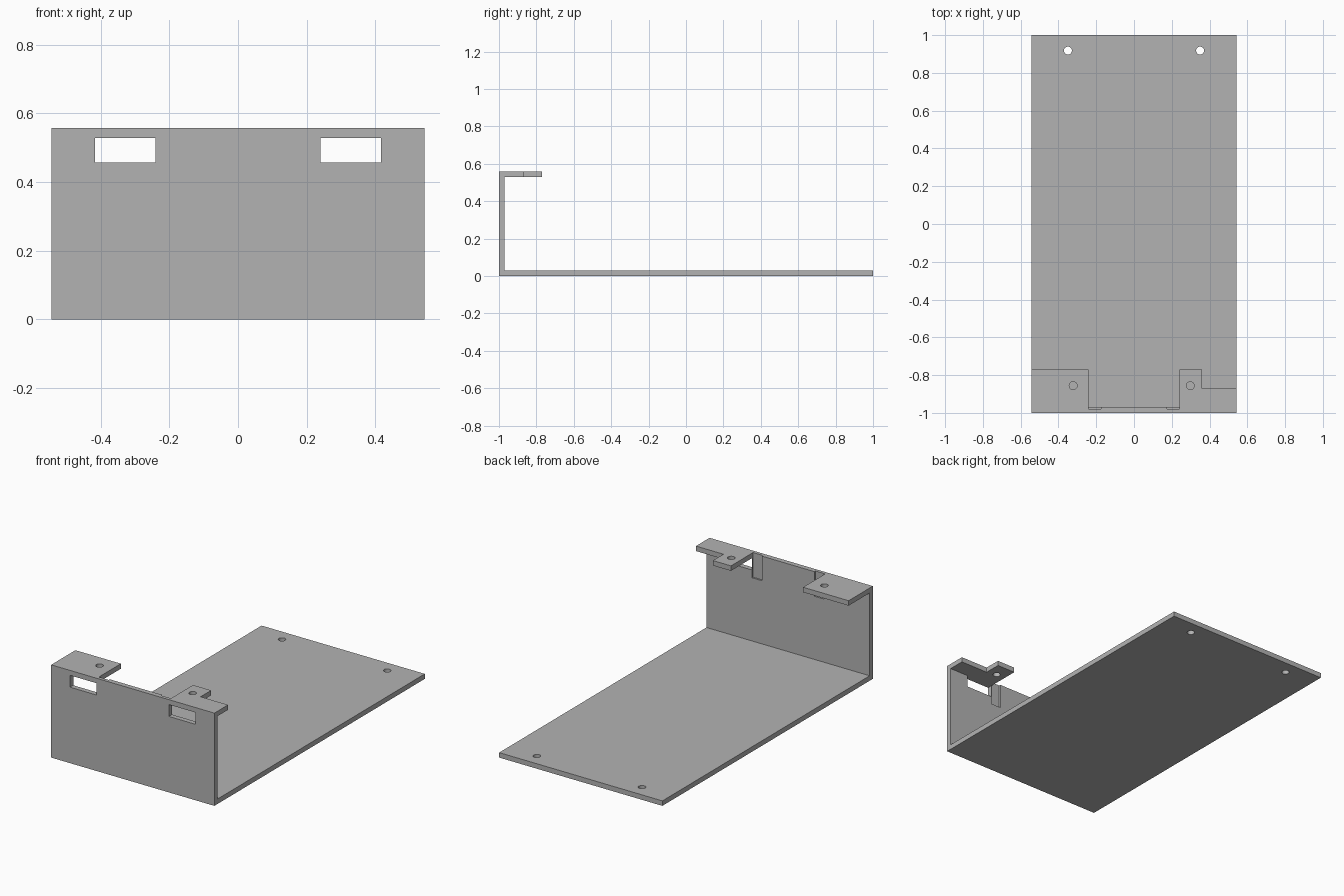
import bpy, bmesh
from mathutils import Matrix, Vector

cube = bpy.data.objects.get("Cube")
if cube:
    bpy.data.objects.remove(cube, do_unlink=True)

W, H, T = 0.543, 0.558, 0.03      # half width, height, sheet thickness
LIP, TAB = -0.77, 0.24            # lip depth, inner edge of the tabs

grey = bpy.data.materials.new("plain_grey")
grey.use_nodes = True
colour = (0.45, 0.45, 0.45, 1)
grey.diffuse_color = colour
grey.node_tree.nodes["Principled BSDF"].inputs["Base Color"].default_value = colour


def to_object(name, bm):
    bmesh.ops.recalc_face_normals(bm, faces=bm.faces)
    mesh = bpy.data.meshes.new(name)
    bm.to_mesh(mesh)
    bm.free()
    mesh.materials.append(grey)
    obj = bpy.data.objects.new(name, mesh)
    bpy.context.collection.objects.link(obj)
    return obj


def box(name, low, high):
    low, high = Vector(low), Vector(high)
    bm = bmesh.new()
    place = Matrix.Translation((low + high) / 2) @ Matrix.Diagonal((high - low).to_4d())
    bmesh.ops.create_cube(bm, size=1, matrix=place)
    return to_object(name, bm)


def drill(name, x, y, z):
    bm = bmesh.new()
    bmesh.ops.create_cone(bm, cap_ends=True, segments=32, radius1=0.021, radius2=0.021,
                          depth=0.1, matrix=Matrix.Translation((x, y, z)))
    return to_object(name, bm)


# Bent sheet: floor, front wall and top lip swept across the width
profile = [(1, 0), (1, T), (T - 1, T), (T - 1, H - T), (LIP, H - T),
           (LIP, H), (-1, H), (-1, 0)]
bm = bmesh.new()
side = bm.faces.new([bm.verts.new((-W, y, z)) for y, z in profile])
swept = bmesh.ops.extrude_face_region(bm, geom=[side])["geom"]
bmesh.ops.translate(bm, vec=(2 * W, 0, 0),
                    verts=[v for v in swept if isinstance(v, bmesh.types.BMVert)])
bracket = to_object("bent_sheet_bracket", bm)

# Gap between the tabs, and the step in the left tab
cutters = [
    box("lip_gap_cutter", (-TAB, T - 1, 0.48), (TAB, -0.7, 0.7)),
    box("tab_step_cutter", (0.36, -0.87, 0.48), (0.7, -0.7, 0.7)),
]

# Wall windows, shallow reliefs beside them, and floor holes
for s in (-1, 1):
    x0, x1 = sorted((s * TAB, s * 0.417))
    cutters.append(box("window_cutter", (x0, -1.1, 0.457), (x1, -0.9, H - T)))
    x0, x1 = sorted((s * 0.175, s * TAB))
    cutters.append(box("relief_cutter", (x0, -0.98, 0.41), (x1, -0.9, 0.7)))
    cutters.append(drill("floor_hole_cutter", s * 0.35, 0.918, T / 2))

# Tab screw holes
for x in (-0.322, 0.298):
    cutters.append(drill("tab_hole_cutter", x, -0.856, H - T / 2))

for cutter in cutters:
    cutter.hide_render = True
    cut = bracket.modifiers.new(cutter.name, "BOOLEAN")
    cut.operation = "DIFFERENCE"
    cut.solver = "EXACT"
    cut.object = cutter

# Bake the cuts and drop the cutters
bpy.context.view_layer.update()
evaluated = bracket.evaluated_get(bpy.context.evaluated_depsgraph_get())
baked = bpy.data.meshes.new_from_object(evaluated)
bracket.modifiers.clear()
bracket.data = baked
for cutter in cutters:
    bpy.data.objects.remove(cutter, do_unlink=True)

# Smooth the hole walls, keep the sheet edges sharp
bpy.ops.object.select_all(action="DESELECT")
bracket.select_set(True)
bpy.context.view_layer.objects.active = bracket
bpy.ops.object.shade_smooth_by_angle()
